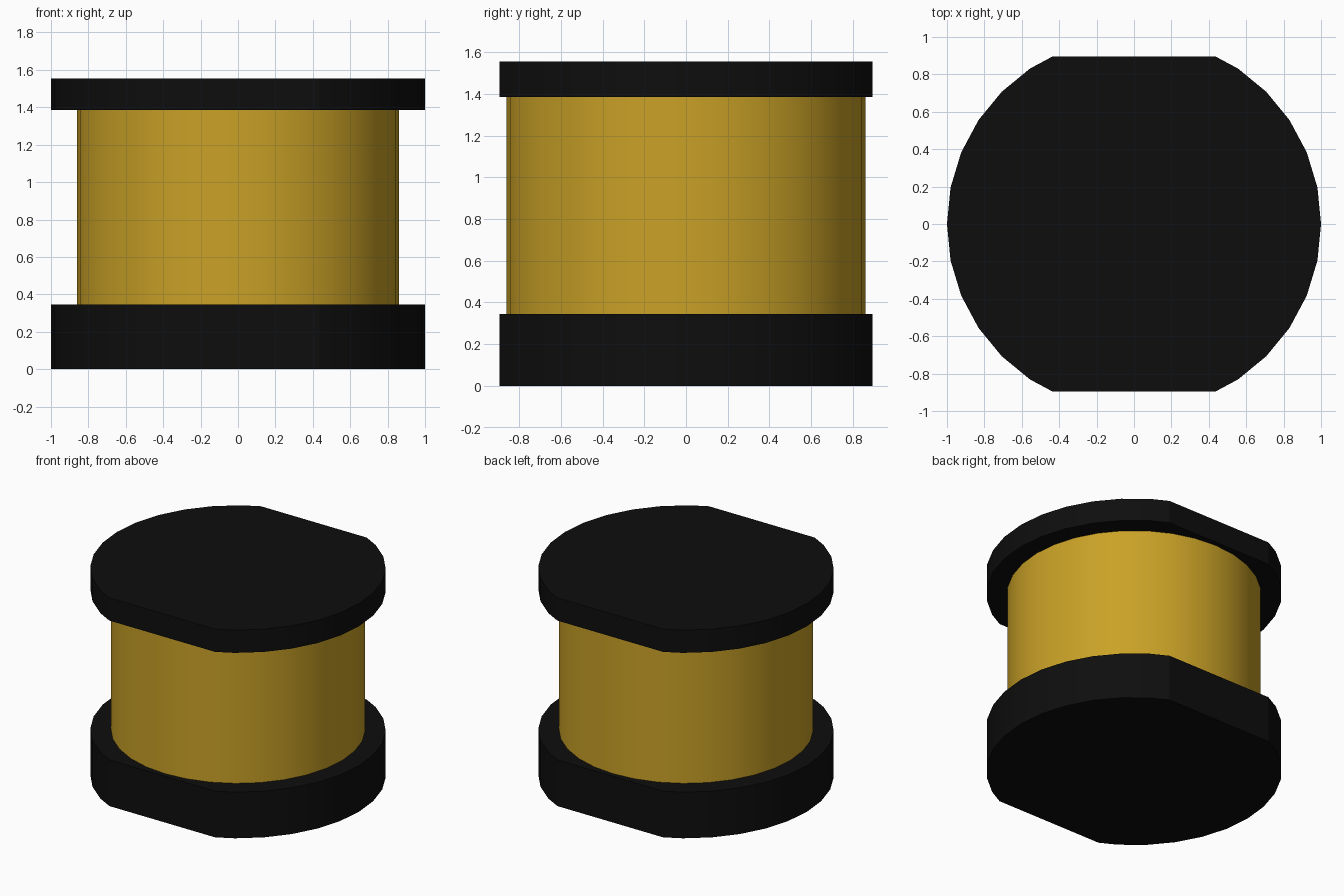
import bpy, bmesh, math

cube = bpy.data.objects.get("Cube")
if cube:
    bpy.data.objects.remove(cube, do_unlink=True)


def make_material(name, rgb):
    mat = bpy.data.materials.new(name)
    mat.use_nodes = True
    color = (*rgb, 1.0)
    mat.diffuse_color = color
    for node in mat.node_tree.nodes:
        if node.type == 'BSDF_PRINCIPLED':
            node.inputs["Base Color"].default_value = color
    return mat


black = make_material("black plastic", (0.0043, 0.0043, 0.0043))
gold = make_material("gold winding", (0.59, 0.36, 0.02))

SIDES = 32
FLAT_Y = 0.895


def make_drum(name, radius, bottom, top, mat, flat_y=None):
    """Upright cylinder, optionally trimmed flat at front and back."""
    bm = bmesh.new()
    bmesh.ops.create_cone(bm, cap_ends=True, segments=SIDES, radius1=radius,
                          radius2=radius, depth=top - bottom)
    bmesh.ops.translate(bm, verts=bm.verts, vec=(0, 0, (top + bottom) / 2))
    if flat_y:
        for side in (-1, 1):
            cut = bmesh.ops.bisect_plane(
                bm, geom=bm.verts[:] + bm.edges[:] + bm.faces[:],
                plane_co=(0, side * flat_y, 0), plane_no=(0, side, 0),
                clear_outer=True)
            rim = [e for e in cut["geom_cut"] if isinstance(e, bmesh.types.BMEdge)]
            bmesh.ops.contextual_create(bm, geom=rim)
    bmesh.ops.recalc_face_normals(bm, faces=bm.faces)
    mesh = bpy.data.meshes.new(name)
    bm.to_mesh(mesh)
    bm.free()
    mesh.materials.append(mat)
    obj = bpy.data.objects.new(name, mesh)
    bpy.context.collection.objects.link(obj)
    bpy.ops.object.select_all(action='DESELECT')
    obj.select_set(True)
    bpy.context.view_layer.objects.active = obj
    bpy.ops.object.shade_smooth_by_angle(angle=math.radians(15))
    return obj


# Thick base flange, wound body and thinner top flange
make_drum("base_flange", 1.0, 0.0, 0.345, black, FLAT_Y)
make_drum("winding", 0.86, 0.345, 1.385, gold)
make_drum("top_flange", 1.0, 1.385, 1.555, black, FLAT_Y)
